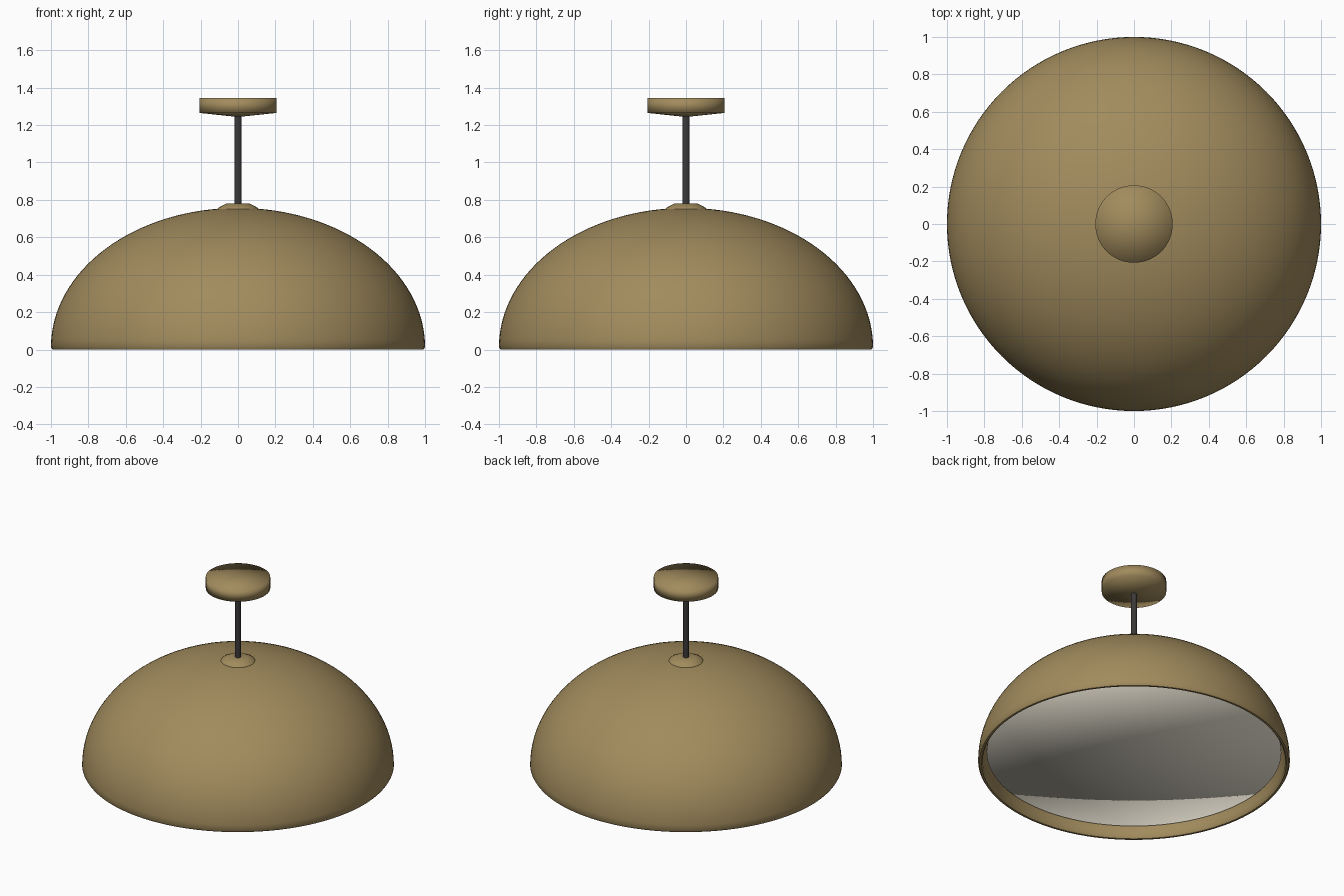
import bpy, math

if "Cube" in bpy.data.objects:
    bpy.data.objects.remove(bpy.data.objects["Cube"])

def material(name, rgb):
    m = bpy.data.materials.new(name)
    m.diffuse_color = (*rgb, 1)
    m.use_nodes = True
    m.node_tree.nodes["Principled BSDF"].inputs["Base Color"].default_value = m.diffuse_color
    return m

brass = material("brass", (0.36, 0.26, 0.11))
dark = material("dark_metal", (0.045, 0.04, 0.04))
cream = material("cream", (0.85, 0.80, 0.68))

def lathe(name, profile, mat, segs=96, sharp=None):
    """Revolve (radius, z) points round z; points at radius 0 become poles."""
    verts, rings, faces = [], [], []
    for r, z in profile:
        start = len(verts)
        n = 1 if r < 1e-6 else segs
        for i in range(n):
            a = 2 * math.pi * i / segs
            verts.append((r * math.cos(a), r * math.sin(a), z))
        rings.append([start + (i % n) for i in range(segs)])
    for lo, hi in zip(rings, rings[1:]):
        for i in range(segs):
            j = (i + 1) % segs
            quad = [lo[i], lo[j], hi[j], hi[i]]
            faces.append(list(dict.fromkeys(quad)))
    me = bpy.data.meshes.new(name)
    me.from_pydata(verts, [], faces)
    me.update()
    me.materials.append(mat)
    ob = bpy.data.objects.new(name, me)
    bpy.context.collection.objects.link(ob)
    bpy.ops.object.select_all(action='DESELECT')
    ob.select_set(True)
    bpy.context.view_layer.objects.active = ob
    if sharp is None:
        bpy.ops.object.shade_smooth()
    else:
        bpy.ops.object.shade_smooth_by_angle(angle=math.radians(sharp))
    return ob

def dome_arc(radius, base, top, n=32):
    """Quarter ellipse from the rim up to the pole."""
    pts = []
    for i in range(n + 1):
        t = math.pi / 2 * i / n
        pts.append((radius * math.cos(t), base + (top - base) * math.sin(t)))
    pts[-1] = (0, top)
    return pts

# Hollow dome shade: inner wall down to the rolled rim, then the outer wall
inner = dome_arc(0.97, 0.01, 0.73)[::-1]
lathe("shade", inner + [(0.978, 0.0), (0.992, 0.0)] + dome_arc(1.0, 0.014, 0.757), brass, 128, 50)

# Flat diffuser recessed inside the rim
lathe("diffuser", [(0, 0.075), (0.945, 0.075), (0.945, 0.095), (0, 0.095)], cream, 128)

# Collar where the stem meets the shade
lathe("collar", [(0, 0.74), (0.115, 0.745), (0.105, 0.758), (0.063, 0.78), (0, 0.78)], brass, 48)

# Stem
lathe("stem", [(0, 0.76), (0.02, 0.76), (0.02, 1.255), (0, 1.255)], dark, 32, 40)

# Ceiling canopy with a shallow conical underside
lathe("canopy", [(0, 1.243), (0.207, 1.265), (0.207, 1.345), (0, 1.345)], brass, 64)
